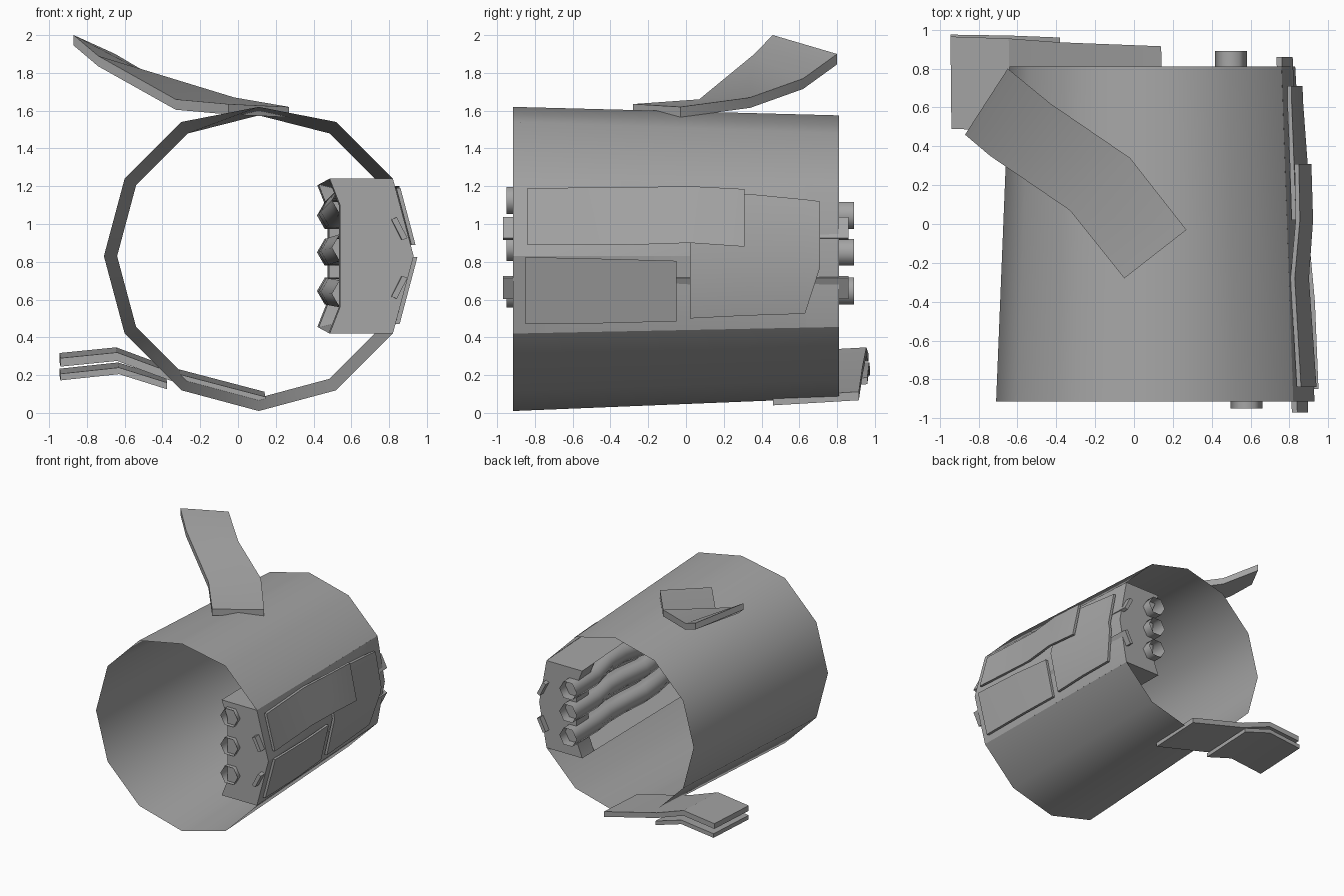
import bpy, bmesh, math
from mathutils import Vector

cube = bpy.data.objects.get("Cube")
if cube:
    bpy.data.objects.remove(cube, do_unlink=True)

grey = bpy.data.materials.new("plain_grey")
grey.use_nodes = True
GREY = (0.38, 0.38, 0.38, 1)
grey.diffuse_color = GREY
grey.node_tree.nodes["Principled BSDF"].inputs["Base Color"].default_value = GREY

FRONT, BACK = -0.915, 0.81
CX, CZ = 0.11, 0.83


def lerp(a, b, t):
    return a + (b - a) * t


def along(y):
    return (y - FRONT) / (BACK - FRONT)


def loft(name, rings, capped=True, closed=True, smooth=25):
    """Skin a list of equal-length point rings."""
    bm = bmesh.new()
    rows = [[bm.verts.new(p) for p in ring] for ring in rings]
    n = len(rows[0])
    for a, b in zip(rows, rows[1:]):
        for i in range(n if closed else n - 1):
            j = (i + 1) % n
            bm.faces.new((a[i], a[j], b[j], b[i]))
    if capped:
        bm.faces.new(rows[0][::-1])
        bm.faces.new(rows[-1])
    bmesh.ops.recalc_face_normals(bm, faces=bm.faces)
    mesh = bpy.data.meshes.new(name)
    bm.to_mesh(mesh)
    bm.free()
    mesh.materials.append(grey)
    obj = bpy.data.objects.new(name, mesh)
    bpy.context.collection.objects.link(obj)
    bpy.ops.object.select_all(action='DESELECT')
    obj.select_set(True)
    bpy.context.view_layer.objects.active = obj
    bpy.ops.object.shade_smooth_by_angle(angle=math.radians(smooth))
    return obj


# Tapered open tube, with a gap on the left side for the pipe housing
def tube_ring(y, radius, top):
    ring = []
    for k in range(1, 12):
        a = math.radians(30 * k)
        z = min(CZ + radius * math.sin(a), top)
        ring.append((CX + radius * math.cos(a), y, z))
    return ring


loft("tube_shell", [tube_ring(FRONT, 0.82, 1.62), tube_ring(BACK, 0.75, 1.575)],
     capped=False, closed=False, smooth=35)


# Pipe housing: solid ends joined by a channel that opens into the tube
def housing_ring(y, recessed):
    t = along(y)
    h = lerp(0.41, 0.375, t)
    corner, apex = lerp(0.82, 0.76, t), lerp(0.93, 0.83, t)
    lip = lerp(0.485, 0.42, t)
    floor = lip + (0.2 if recessed else 0.055)
    inner = h - (0.05 if recessed else 0.14)
    half = [(corner, h), (lip, h), (floor, inner)]
    profile = [(apex, 0)] + half + [(x, -z) for x, z in reversed(half)]
    return [(x, y, CZ + z) for x, z in profile]


loft("pipe_housing", [housing_ring(y, r) for y, r in
                      ((FRONT, False), (-0.78, False), (-0.77, True),
                       (0.63, True), (0.64, False), (BACK, False))])


# Three wavy hexagonal pipes with open ends
def pipe_ring(c, r=0.082):
    return [(c[0] + r * math.cos(math.radians(60 * k)), c[1],
             c[2] + r * math.sin(math.radians(60 * k))) for k in range(6)]


PATH = ((-0.95, 0), (-0.72, 0), (-0.5, 0.2), (-0.3, 0.75), (-0.1, 0.9),
        (0.15, 0.6), (0.35, 0.65), (0.55, 1), (0.89, 1))
for label, z0, z1 in (("upper", 1.125, 1.045), ("middle", 0.875, 0.85), ("lower", 0.63, 0.645)):
    rings = [pipe_ring((lerp(0.58, 0.5, s), y, lerp(z0, z1, s))) for y, s in PATH]
    loft(label + "_pipe", rings, capped=False, smooth=62)


# Height-dependent outer face of the housing
def side_x(y, z):
    t = along(y)
    apex, corner = lerp(0.93, 0.83, t), lerp(0.82, 0.76, t)
    return apex - (apex - corner) * abs(z - CZ) / lerp(0.41, 0.375, t)


# Armour panels: columns of (y, low z, high z, lift off the housing)
def panel(name, columns, thick=0.022):
    rings = []
    for y, low, high, lift in columns:
        mid = CZ if low < CZ - 0.02 and high > CZ + 0.02 else (low + high) / 2
        outer = [(side_x(y, z) + lift, y, z) for z in (low, mid, high)]
        rings.append(outer + [(x - thick, y, z) for x, y, z in reversed(outer)])
    loft(name, rings)


panel("upper_panel", [(-0.84, 0.89, 1.19, 0.03), (-0.28, 0.89, 1.195, 0.022),
                      (0.02, 0.9, 1.2, 0.062), (0.31, 0.88, 1.185, 0.065)])
panel("lower_panel", [(-0.85, 0.47, 0.825, 0.025), (-0.4, 0.475, 0.815, 0.035),
                      (-0.05, 0.485, 0.805, 0.025)])
panel("rear_panel", [(0.02, 0.5, 1.15, 0.03), (0.32, 0.515, 1.16, 0.035),
                     (0.63, 0.525, 1.13, 0.03), (0.71, 0.77, 1.12, 0.032)])

# Flat rails that pass through both ends of the housing
for label, sign in (("upper", 1), ("lower", -1)):
    rings = []
    for y, x in ((-0.97, 0.855), (0.86, 0.775)):
        z = CZ + sign * 0.145
        up = Vector((-0.028, 0, sign * 0.055))
        out = Vector((0.014, 0, sign * 0.006))
        c = Vector((x, y, z + sign * 0.02 * (sign < 0)))
        rings.append([c + up + out, c - up + out, c - up - out, c + up - out])
    loft(label + "_rail", rings)


# Bent torn plates, each row giving its two edge points
def bent_plate(name, rows, thick):
    rings = []
    for a, b in rows:
        a, b = Vector(a), Vector(b)
        d = Vector((0, 0, thick))
        rings.append([a, b, b - d, a - d])
    loft(name, rings)


bent_plate("top_fin", [((0.27, -0.03, 1.62), (-0.05, -0.28, 1.635)),
                       ((-0.02, 0.34, 1.67), (-0.33, 0.07, 1.66)),
                       ((-0.43, 0.62, 1.77), (-0.74, 0.35, 1.89)),
                       ((-0.65, 0.8, 1.9), (-0.87, 0.46, 2.0))], 0.055)


def low_fin(name, rows, thick):
    bent_plate(name, [((x, near, z - 0.015), (x - 0.005, far, z + 0.012))
                      for x, z, near, far in rows], thick)


low_fin("bottom_fin", [(0.145, 0.1, 0.46, 0.915), (-0.37, 0.235, 0.47, 0.935),
                       (-0.64, 0.335, 0.48, 0.955), (-0.94, 0.305, 0.49, 0.965)], 0.045)
low_fin("bottom_fin_lower", [(-0.375, 0.175, 0.48, 0.96), (-0.63, 0.255, 0.485, 0.97),
                             (-0.94, 0.222, 0.49, 0.975)], 0.035)
